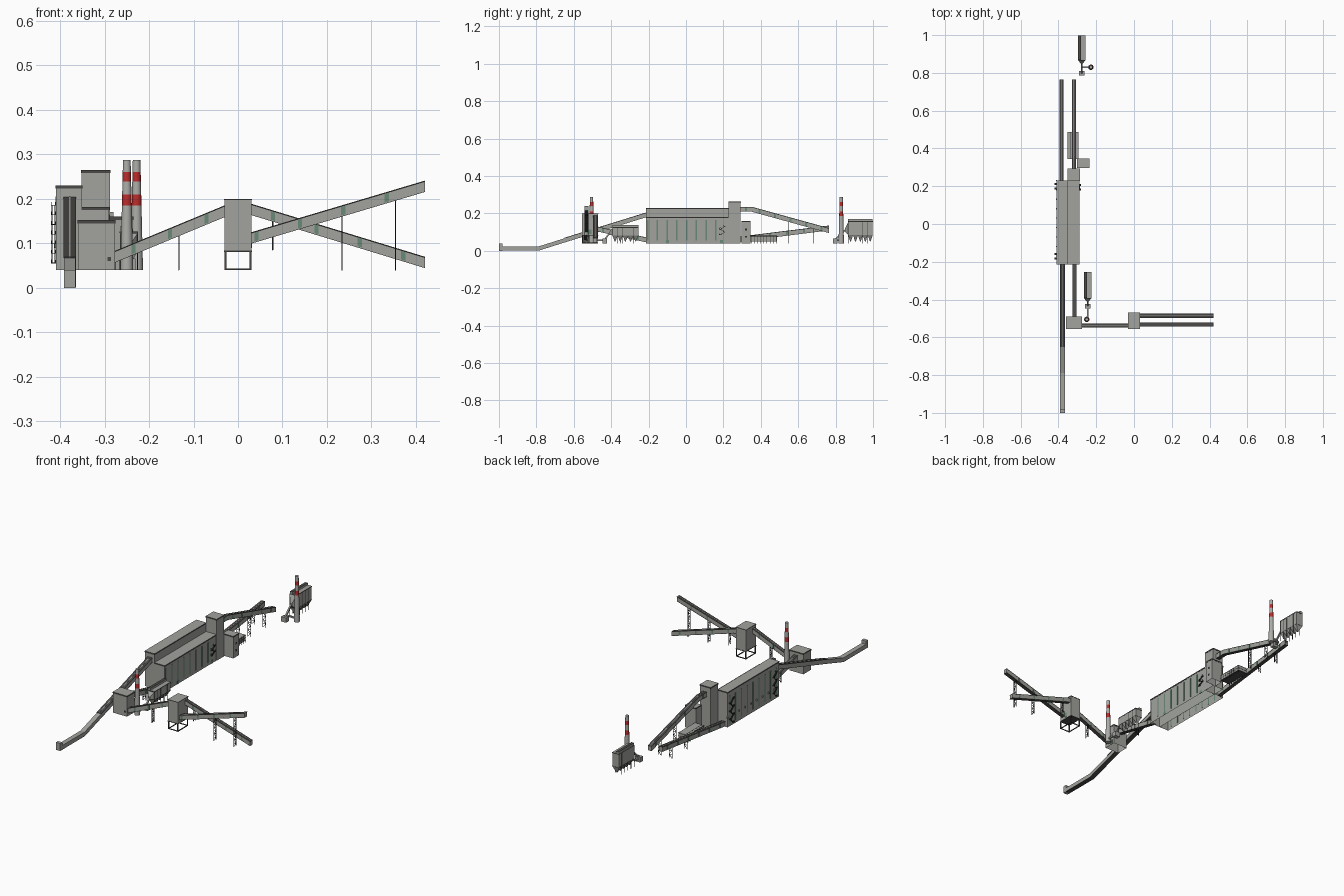
import bpy, bmesh, math
from mathutils import Vector

if "Cube" in bpy.data.objects:
    bpy.data.objects.remove(bpy.data.objects["Cube"])

# Colours
PALETTE = [("wall_grey", (0.36, 0.37, 0.34)), ("roof_dark", (0.07, 0.066, 0.064)),
           ("panel_green", (0.14, 0.25, 0.18)), ("band_red", (0.5, 0.025, 0.025)),
           ("steel_black", (0.025, 0.025, 0.025)), ("stack_grey", (0.42, 0.42, 0.40))]
MATS = []
for n, c in PALETTE:
    m = bpy.data.materials.new(n)
    m.diffuse_color = (*c, 1)
    m.use_nodes = True
    m.node_tree.nodes["Principled BSDF"].inputs["Base Color"].default_value = m.diffuse_color
    MATS.append(m)
WALL, DARK, GREEN, RED, STEEL, STACK = range(6)
G = 0.04  # ground level of the plant


def finish(bm, name):
    bmesh.ops.recalc_face_normals(bm, faces=bm.faces)
    me = bpy.data.meshes.new(name)
    bm.to_mesh(me)
    bm.free()
    for m in MATS:
        me.materials.append(m)
    ob = bpy.data.objects.new(name, me)
    bpy.context.collection.objects.link(ob)
    return ob


def loft(bm, rings, mat, bottom=True, top=True):
    """Skin a list of equal-length point rings."""
    vs = [[bm.verts.new(p) for p in r] for r in rings]
    n = len(vs[0])
    fs = [bm.faces.new((a[i], a[(i + 1) % n], b[(i + 1) % n], b[i]))
          for a, b in zip(vs, vs[1:]) for i in range(n)]
    if bottom:
        fs.append(bm.faces.new(vs[0][::-1]))
    if top:
        fs.append(bm.faces.new(vs[-1]))
    for f in fs:
        f.material_index = mat
    return fs


def rect(x0, x1, y0, y1, z):
    return [(x0, y0, z), (x1, y0, z), (x1, y1, z), (x0, y1, z)]


def box(bm, x0, x1, y0, y1, z0, z1, mat=WALL, bottom=True):
    return loft(bm, [rect(x0, x1, y0, y1, z0), rect(x0, x1, y0, y1, z1)], mat, bottom)


def bar(bm, p, q, t, mat=STEEL):
    p, q = Vector(p), Vector(q)
    d = (q - p).normalized()
    u = d.cross(Vector((0, 0, 1)) if abs(d.z) < 0.95 else Vector((1, 0, 0))).normalized() * t / 2
    v = d.cross(u).normalized() * t / 2
    loft(bm, [[c + u + v, c - u + v, c - u - v, c + u - v] for c in (p, q)], mat)


def building(x0, x1, y0, y1, z0, z1, floor=False, rim=0.007):
    """Walls plus a dark-edged flat roof with a grey top."""
    bm = bmesh.new()
    box(bm, x0, x1, y0, y1, z0, z1 - rim, WALL, floor)
    e = 0.001
    fs = box(bm, x0 - e, x1 + e, y0 - e, y1 + e, z1 - rim, z1, DARK)
    fs[-1].material_index = WALL
    return bm


def conveyor(name, path, w=0.021, h=0.025, roof_from=0, panels=True, phase=0.5):
    """Covered gallery swept along a path, with dark roof and green side panels."""
    bm = bmesh.new()
    pts = [Vector(p) for p in path]
    d = pts[-1] - pts[0]
    side = Vector((-d.y, d.x, 0)).normalized()

    def ring(p, half, lo, hi):
        s, z = side * half, Vector((0, 0, 1))
        return [p + s + z * lo, p - s + z * lo, p - s + z * hi, p + s + z * hi]
    loft(bm, [ring(p, w / 2, -h / 2, h / 2 - 0.002) for p in pts], WALL)
    loft(bm, [ring(p, w / 2 + 0.001, h / 2 - 0.002, h / 2) for p in pts[roof_from:]], DARK)
    loft(bm, [ring(p, w / 2 + 0.0005, -h / 2 - 0.0005, -h / 2 + 0.0005) for p in pts], DARK)
    loft(bm, [ring(p, w * 0.06, h / 2, h / 2 + 0.001) for p in pts[roof_from:]], WALL)
    for a, b in zip(pts, pts[1:]):
        n = round((b - a).length / 0.095) if panels else 0
        for i in range(n):
            c = a.lerp(b, (i + phase) / n)
            e = (b - a).normalized() * 0.005
            loft(bm, [ring(c + k, w / 2 + 0.0008, -h * 0.4, h * 0.4) for k in (-e, e)], GREEN)
    return finish(bm, name)


def trestle(name, x, y, z0, z1, across, w=0.018):
    """Two posts with zigzag bracing; across is 'x' or 'y'."""
    bm = bmesh.new()
    off = Vector((w / 2, 0, 0)) if across == 'x' else Vector((0, w / 2, 0))
    a, b = Vector((x, y, z0)), Vector((x, y, z1))
    for s in (-1, 1):
        bar(bm, a + off * s, b + off * s, 0.0025)
    n = max(1, round((z1 - z0) / 0.018))
    for i in range(n):
        s = 1 if i % 2 else -1
        p, q = a.lerp(b, i / n), a.lerp(b, (i + 1) / n)
        bar(bm, p + off * s, q - off * s, 0.0018)
        bar(bm, q - off, q + off, 0.0018)
    finish(bm, name)


def stairs(bm, x0, x1, yc, z0, z1, n):
    """Zigzag outside stair with landings and thin rails."""
    dz = (z1 - z0) / n
    for i in range(n + 1):
        z, s = z0 + dz * i, 1 if i % 2 else -1
        ya, yb = yc + s * 0.012 - 0.005, yc + s * 0.012 + 0.005
        box(bm, x0, x1, ya, yb, z, z + 0.0015, STEEL)
        for y in (ya, yb):
            bar(bm, (x0, y, z), (x0, y, z + 0.008), 0.001)
            bar(bm, (x1, y, z), (x1, y, z + 0.008), 0.001)
        bar(bm, (x0, ya, z + 0.008), (x0, yb, z + 0.008), 0.001)
        if i < n:
            for x in (x0 + 0.002, x1 - 0.002):
                bar(bm, (x, yc + s * 0.012, z), (x, yc - s * 0.012, z + dz), 0.002)


# Main hall: tall west bay
bm = building(-0.409, -0.351, -0.213, 0.228, G, 0.23)
for i in range(9):
    y = -0.19 + 0.05 * i
    box(bm, -0.4105, -0.408, y - 0.004, y + 0.004, 0.055, 0.205, GREEN)
    box(bm, -0.414, -0.408, y + 0.018, y + 0.024, 0.09, 0.1, WALL)
finish(bm, "tall_hall_bay")

# Main hall: lower east bay with vertical window strips
bm = building(-0.351, -0.29, -0.213, 0.228, G, 0.182)
for i in range(8):
    y = -0.205 + 0.052 * i
    box(bm, -0.291, -0.2885, y - 0.004, y + 0.004, 0.055, 0.165, GREEN)
for y in (-0.1, 0.19):
    box(bm, -0.291, -0.288, y - 0.008, y + 0.008, G, 0.058, GREEN)
finish(bm, "low_hall_bay")

# Outside stairs on the hall
bm = bmesh.new()
for y in (-0.17, 0.2):
    stairs(bm, -0.42, -0.411, y, 0.055, 0.185, 6)
stairs(bm, -0.289, -0.281, 0.195, 0.085, 0.13, 3)
finish(bm, "outside_stairs")

# Rear tower, annex and low cooler deck
finish(building(-0.352, -0.288, 0.228, 0.292, G, 0.265), "rear_tower")
bm = building(-0.30, -0.236, 0.297, 0.345, G, 0.16)
for z in (0.07, 0.11):
    box(bm, -0.237, -0.235, 0.315, 0.325, z, z + 0.01, STEEL)
finish(bm, "rear_annex")
bm = bmesh.new()
box(bm, -0.35, -0.295, 0.345, 0.487, 0.05, 0.08)
for z in (0.05, 0.064, 0.079):
    box(bm, -0.351, -0.294, 0.344, 0.488, z - 0.001, z + 0.0005, DARK)
box(bm, -0.349, -0.296, 0.346, 0.486, 0.0795, 0.0805, WALL)
box(bm, -0.339, -0.335, 0.346, 0.486, 0.08, 0.081, DARK)
for i in range(9):
    y = 0.349 + i * 0.0167
    for x in (-0.35, -0.295):
        bar(bm, (x, y, G), (x, y, 0.08), 0.0025, DARK)
finish(bm, "cooler_deck")

# Front transfer house
bm = building(-0.36, -0.276, -0.556, -0.49, G, 0.152)
box(bm, -0.293, -0.286, -0.557, -0.555, 0.06, 0.069, DARK)
box(bm, -0.277, -0.2745, -0.515, -0.503, G, 0.065, GREEN)
finish(bm, "front_transfer_house")

# Transfer tower on an open frame
bm = building(-0.03, 0.03, -0.556, -0.47, 0.083, 0.2, True, 0.003)
for x in (-0.028, 0.028):
    for y in (-0.554, -0.472):
        bar(bm, (x, y, G), (x, y, 0.083), 0.005, DARK)
    bar(bm, (x, -0.554, G + 0.002), (x, -0.472, G + 0.002), 0.004, DARK)
for y in (-0.554, -0.472):
    bar(bm, (-0.028, y, G + 0.002), (0.028, y, G + 0.002), 0.004, DARK)
box(bm, -0.031, 0.031, -0.557, -0.469, 0.081, 0.084, DARK)
box(bm, 0.03, 0.032, -0.52, -0.505, 0.09, 0.115, GREEN)
finish(bm, "transfer_tower")

# Conveyor galleries
conveyor("intake_conveyor", [(-0.378, -1, 0.013), (-0.378, -0.79, 0.013), (-0.378, -0.65, 0.057),
                             (-0.378, -0.21, 0.193)], 0.026, 0.024, 2, False)
bm = bmesh.new()
box(bm, -0.391, -0.365, -1, -0.982, 0, 0.04)
finish(bm, "intake_head")
conveyor("front_link_conveyor", [(-0.315, -0.49, 0.12), (-0.315, -0.21, 0.058)])
conveyor("cross_conveyor", [(-0.276, -0.537, 0.07), (-0.03, -0.537, 0.172)])
conveyor("rising_conveyor", [(0.03, -0.532, 0.112), (0.42, -0.532, 0.228)], h=0.024, phase=0.12)
conveyor("falling_conveyor", [(0.03, -0.486, 0.176), (0.42, -0.486, 0.057)], h=0.024)
conveyor("tower_conveyor", [(-0.318, 0.29, 0.222), (-0.318, 0.352, 0.222), (-0.318, 0.765, 0.108)])
conveyor("rear_low_conveyor", [(-0.384, 0.225, 0.055), (-0.384, 0.765, 0.122)])

# Trestles under the galleries
for i, t in enumerate([(-0.133, -0.537, G, 0.118, 'y'), (0.078, -0.486, 0.085, 0.15, 'y'),
                       (0.234, -0.532, G, 0.162, 'y'), (0.354, -0.532, G, 0.197, 'y'),
                       (-0.315, -0.35, G, 0.078, 'x'), (-0.318, 0.55, G, 0.155, 'x'),
                       (-0.318, 0.68, G, 0.12, 'x'), (-0.384, 0.55, G, 0.084, 'x'),
                       (-0.384, 0.68, G, 0.1, 'x')]):
    trestle("trestle_%d" % (i + 1), *t)


def chimney(name, x, y):
    """Tapered chimney with two red bands."""
    bm = bmesh.new()
    zs = [G, 0.06, 0.185, 0.21, 0.239, 0.26, 0.287]
    rings = []
    for z in zs:
        r = 0.0145 - 0.006 * (z - G) / 0.25
        rings.append([(x + r * math.cos(a * math.tau / 20), y + r * math.sin(a * math.tau / 20), z)
                      for a in range(20)])
    for f in loft(bm, rings, STACK):
        z = f.calc_center_median().z
        if len(f.verts) == 4 and (0.185 < z < 0.21 or 0.239 < z < 0.26):
            f.material_index = RED
    ob = finish(bm, name)
    bpy.context.view_layer.objects.active = ob
    ob.select_set(True)
    bpy.ops.object.shade_smooth_by_angle(angle=math.radians(35))
    ob.select_set(False)


def dust_filter(name, x0, x1, y0, y1, z0, z1, stack, fan_y):
    """Filter box on hoppers, with roof housing, duct, fan and link to its chimney."""
    bm = bmesh.new()
    box(bm, x0, x1, y0, y1, z0, z1 - 0.012)
    box(bm, x0 - 0.001, x1 + 0.001, y0 - 0.001, y1 + 0.001, z0 - 0.002, z0, DARK)
    fs = box(bm, x0 - 0.001, x1 + 0.001, y0 - 0.001, y1 + 0.001, z1 - 0.015, z1 - 0.011, DARK)
    fs[-1].material_index = WALL
    fs = box(bm, x0, x0 + 0.016, y0, y1, z1 - 0.011, z1, WALL)
    fs[-1].material_index = DARK
    n, xm = 5, (x0 + x1) / 2
    s = (y1 - y0) / n
    for i in range(n):
        yc = y0 + s * (i + 0.5)
        loft(bm, [rect(xm - 0.002, xm + 0.002, yc - 0.002, yc + 0.002, G + 0.01),
                  rect(x0, x1, yc - s / 2, yc + s / 2, z0 - 0.002)], WALL)
        for x in (x0, x1):
            bar(bm, (x, yc - s / 2, G), (x, yc - s / 2, z0), 0.002)
            bar(bm, (x, yc - s / 2, z0), (x, yc - s / 2, z1 - 0.012), 0.0015, DARK)
    zm = (z0 + z1) / 2 - 0.004
    # inlet funnel and falling duct
    loft(bm, [[(x0, y0, z0), (x1, y0, z0), (x1, y0, z1 - 0.016), (x0, y0, z1 - 0.016)],
              [(xm - .005, y0 - .018, zm - .02), (xm + .005, y0 - .018, zm - .02),
               (xm + .005, y0 - .018, zm - .006), (xm - .005, y0 - .018, zm - .006)]], WALL)
    bar(bm, (xm, y0 - 0.016, zm - 0.013), (xm, fan_y, 0.06), 0.008, WALL)
    box(bm, xm - 0.015, xm + 0.015, fan_y - 0.012, fan_y + 0.012, G, 0.066)
    bar(bm, (xm, fan_y, 0.056), (xm, stack[1], 0.056), 0.008, WALL)
    bar(bm, (xm, stack[1], 0.056), (stack[0], stack[1], 0.056), 0.008, WALL)
    finish(bm, name)


# Two filters with chimneys
F, R = (-0.25, -0.505), (-0.228, 0.83)
chimney("front_chimney", *F)
chimney("rear_chimney", *R)
dust_filter("front_dust_filter", -0.265, -0.226, -0.393, -0.255, 0.083, 0.138, F, -0.435)
dust_filter("rear_dust_filter", -0.296, -0.257, 0.867, 0.998, 0.086, 0.17, R, 0.797)
